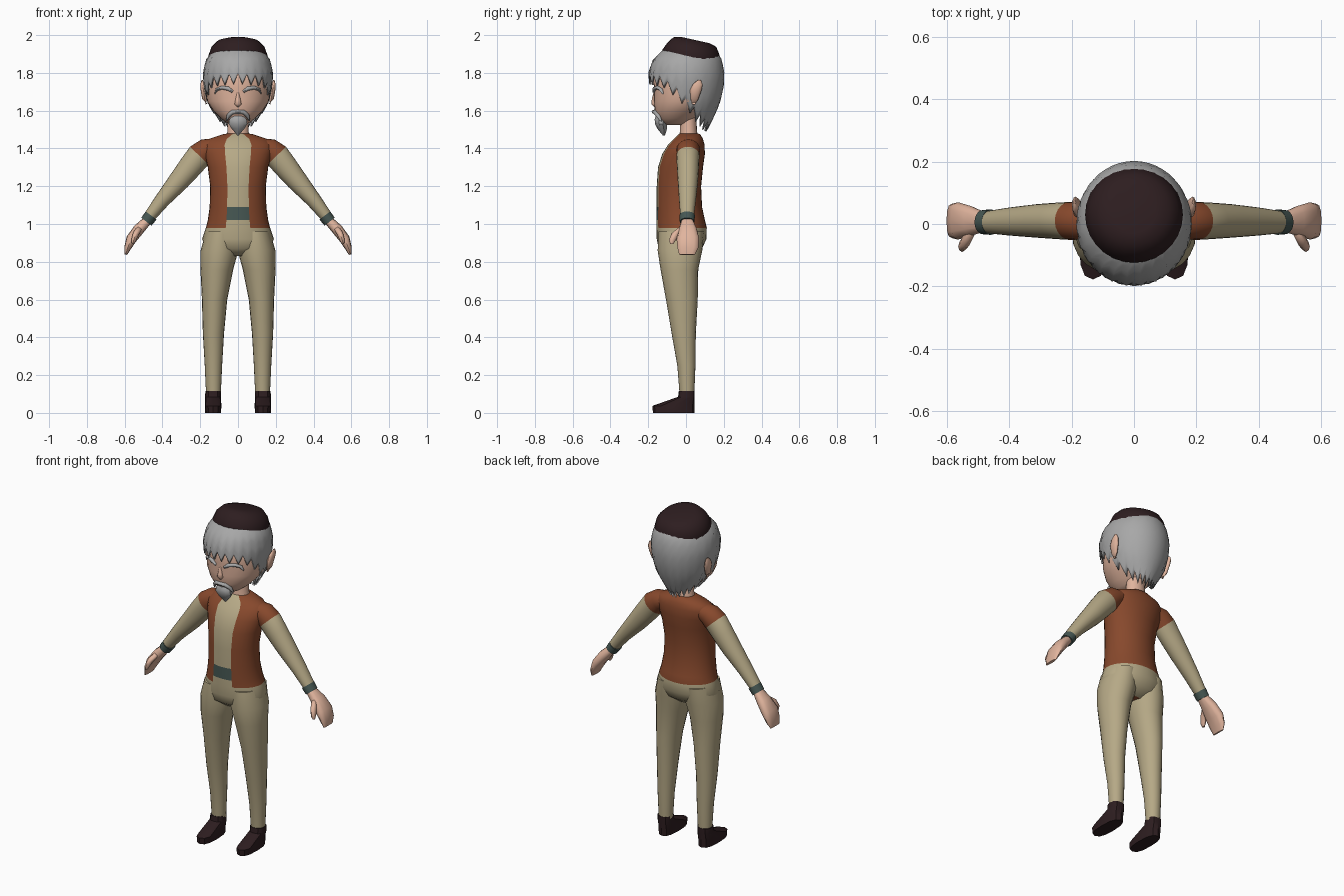
import bpy, bmesh, math
from mathutils import Vector


def mat(name, r, g, b):
    m = bpy.data.materials.new(name)
    m.diffuse_color = tuple((c / 255) ** 2.2 for c in (r, g, b)) + (1,)
    return m


BROWN = mat("vest brown", 134, 74, 48)
BEIGE = mat("cloth beige", 180, 167, 133)
GREY = mat("hair grey", 166, 166, 166)
SKIN = mat("skin", 224, 179, 156)
DARK = mat("dark leather", 49, 35, 37)
TEAL = mat("belt teal", 72, 88, 84)


def finish(bm, name, mats, angle=50):
    bmesh.ops.recalc_face_normals(bm, faces=bm.faces)
    me = bpy.data.meshes.new(name)
    bm.to_mesh(me)
    bm.free()
    ob = bpy.data.objects.new(name, me)
    bpy.context.collection.objects.link(ob)
    for m in mats:
        me.materials.append(m)
    bpy.ops.object.select_all(action='DESELECT')
    ob.select_set(True)
    bpy.context.view_layer.objects.active = ob
    bpy.ops.object.shade_smooth_by_angle(angle=math.radians(angle))
    return ob


def spow(v, p):
    return math.copysign(abs(v) ** (2 / p), v)


def tube(name, rings, mats, n=20, side=1, rule=None, p=2, angle=50):
    """Loft of rings (x, y, z, half width, half depth) along a path in the xz plane."""
    bm = bmesh.new()
    loops = []
    for i, (x, y, z, ru, rv) in enumerate(rings):
        a, b = rings[max(i - 1, 0)], rings[min(i + 1, len(rings) - 1)]
        d = Vector((b[0] - a[0], 0, b[2] - a[2])).normalized()
        if abs(d.x) < 0.25:                      # near-vertical limbs keep level rings
            d = Vector((0, 0, -1))
        u = Vector((-d.z, 0, d.x))
        loop = []
        for k in range(n):
            t = 2 * math.pi * k / n
            v = Vector((x, y, z)) + u * ru * spow(math.sin(t), p)
            v.y -= rv * spow(math.cos(t), p)
            v.x *= side
            loop.append(bm.verts.new(v))
        loops.append(loop)
    for i in range(len(loops) - 1):
        for k in range(n):
            j = (k + 1) % n
            f = bm.faces.new((loops[i][k], loops[i][j], loops[i + 1][j], loops[i + 1][k]))
            f.material_index = rule(i, k) if rule else 0
    bm.faces.new(loops[0])
    f = bm.faces.new(loops[-1])
    f.material_index = rule(len(loops) - 2, n // 2) if rule else 0
    return finish(bm, name, mats, angle)


def stack(name, rows, mats, x=0, **kw):
    """Upright loft of rows (z, half width, front y, back y)."""
    return tube(name, [(x, (f + b) / 2, z, r, (b - f) / 2) for z, r, f, b in rows], mats, **kw)


def lerp(table, t):
    for a, b in zip(table, table[1:]):
        if t <= b[0]:
            w = max(0, (t - a[0]) / (b[0] - a[0]))
            return [p + (q - p) * w for p, q in zip(a[1:], b[1:])]
    return table[-1][1:]


# Body: trousers seat, belt, shirt strip and open vest
body = [(.83, .07, -.09, .03), (.87, .17, -.145, .085), (.92, .19, -.155, .108), (.98, .17, -.157, .11),
        (1.02, .16, -.157, .1), (1.09, .15, -.156, .085), (1.2, .147, -.155, .08), (1.3, .16, -.148, .09),
        (1.37, .178, -.126, .1), (1.42, .185, -.095, .098), (1.45, .155, -.065, .09),
        (1.475, .08, -.04, .075), (1.48, .05, -.03, .06)]


def body_rule(i, k):
    if i < 3:
        return 1
    if k < 2 or k >= 30:
        return 2 if i == 4 else 1
    return 0


stack("body", body, [BROWN, BEIGE, TEAL], n=32, rule=body_rule)

# Limbs on both sides
for s, tag in ((1, "left"), (-1, "right")):
    tube("leg_" + tag, [(.09, -.025, .96, .08, .12), (.098, -.032, .86, .1, .118), (.112, -.035, .76, .087, .1),
                        (.124, -.022, .6, .067, .084), (.13, -.012, .42, .056, .064), (.13, .002, .25, .046, .048),
                        (.13, .005, .1, .039, .039)], [BEIGE], side=s)
    tube("shoe_" + tag, [(.132, -.065, 0, .042, .11), (.132, -.066, .037, .044, .112),
                         (.132, .002, .085, .042, .044), (.132, .004, .115, .041, .042)],
         [DARK], n=12, side=s, p=2.6, angle=35)
    tube("arm_" + tag, [(.12, .012, 1.41, .045, .055), (.165, .012, 1.395, .06, .062), (.205, .01, 1.362, .068, .061),
                        (.255, .01, 1.3, .063, .058), (.31, .01, 1.232, .056, .054), (.4, .008, 1.127, .041, .045),
                        (.468, .006, 1.04, .032, .036)],
         [BROWN, BEIGE], side=s, rule=lambda i, k: 0 if i < 2 else 1)
    tube("wrist_band_" + tag, [(.46, .006, 1.045, .036, .041), (.485, .006, 1.012, .034, .039)], [TEAL], side=s)
    tube("hand_" + tag, [(.478, .006, 1.02, .024, .03), (.525, .01, .972, .03, .048), (.565, .01, .92, .028, .06),
                         (.585, .01, .872, .018, .055), (.594, .006, .838, .007, .042)],
         [SKIN], n=12, side=s, p=2.5)
    tube("thumb_" + tag, [(.52, -.02, .98, .015, .02), (.54, -.055, .95, .016, .022),
                          (.552, -.072, .915, .013, .018), (.556, -.075, .895, .006, .009)],
         [SKIN], n=8, side=s)
    # Ear: flattened teardrop leaning back
    tube("ear_" + tag, [(.168, .04, 1.635, .006, .008), (.176, .045, 1.66, .013, .02), (.183, .052, 1.71, .015, .031),
                        (.188, .062, 1.74, .011, .026), (.19, .07, 1.762, .003, .008)], [SKIN], n=12, side=s)
    tube("eyebrow_" + tag, [(.028, -.169, 1.7, .007, .009), (.052, -.166, 1.717, .011, .012),
                            (.085, -.152, 1.722, .01, .012), (.112, -.133, 1.712, .008, .012),
                            (.124, -.122, 1.688, .002, .004)], [GREY], n=8, side=s)
    tube("moustache_" + tag, [(0, -.168, 1.594, .011, .014), (.03, -.162, 1.592, .012, .013),
                              (.05, -.148, 1.574, .011, .013), (.062, -.132, 1.545, .003, .005)],
         [GREY], n=8, side=s)

# Neck, head, nose and goatee
stack("neck", [(1.44, .066, -.04, .07), (1.49, .056, -.032, .058), (1.57, .055, -.03, .055)], [SKIN])
stack("head", [(1.525, .035, -.11, -.005), (1.535, .06, -.13, .02), (1.56, .092, -.15, .05), (1.6, .132, -.166, .1),
               (1.65, .164, -.17, .15), (1.72, .173, -.17, .178), (1.82, .172, -.175, .185), (1.89, .12, -.12, .14)],
      [SKIN], n=28)
stack("nose", [(1.62, .008, -.17, -.15), (1.635, .019, -.184, -.15), (1.655, .015, -.182, -.15),
               (1.7, .006, -.171, -.15)], [SKIN], n=10)
stack("goatee", [(1.572, .03, -.16, -.11), (1.555, .048, -.166, -.1), (1.53, .052, -.164, -.1),
                 (1.505, .036, -.152, -.1), (1.468, .003, -.122, -.112)], [GREY], n=10, angle=35)

# Hair: shell with a zigzag hem that drops from the fringe to the nape
PROFILE = [(1.48, .07, .1, .105), (1.56, .115, .14, .145), (1.64, .163, .17, .18), (1.73, .182, .195, .2),
           (1.8, .186, .2, .203), (1.87, .17, .175, .19), (1.92, .13, .125, .16), (1.95, .07, .06, .1)]
HEM = [(0, 1.77), (50, 1.755), (75, 1.69), (95, 1.62), (115, 1.56), (140, 1.525), (180, 1.515)]
bm = bmesh.new()
N, ROWS = 48, 12
cols = []
for k in range(N):
    a = 2 * math.pi * k / N
    deg = math.degrees(a)
    low = lerp(HEM, min(deg, 360 - deg))[0] + (.028 if k % 2 == 0 else -.028)
    col = []
    for i in range(ROWS):
        z = low + (1.95 - low) * i / (ROWS - 1)
        rx, front, back = lerp(PROFILE, z)
        c = math.cos(a)
        col.append(bm.verts.new((rx * math.sin(a), -c * (front if c > 0 else back), z)))
    cols.append(col)
for k in range(N):
    A, B = cols[k], cols[(k + 1) % N]
    for i in range(ROWS - 1):
        bm.faces.new((A[i], B[i], B[i + 1], A[i + 1]))
bm.faces.new([c[-1] for c in cols])
hair = finish(bm, "hair", [GREY])
mod = hair.modifiers.new("thickness", 'SOLIDIFY')
mod.thickness = .008

# Cap: round, tilted backwards
cap = stack("cap", [(-.04, .15, -.15, .15), (0, .157, -.158, .158), (.045, .142, -.138, .138),
                    (.075, .112, -.116, .116), (.086, .07, -.08, .08)], [DARK], n=28)
cap.location = (0, .03, 1.89)
cap.rotation_euler.x = math.radians(-12.5)
